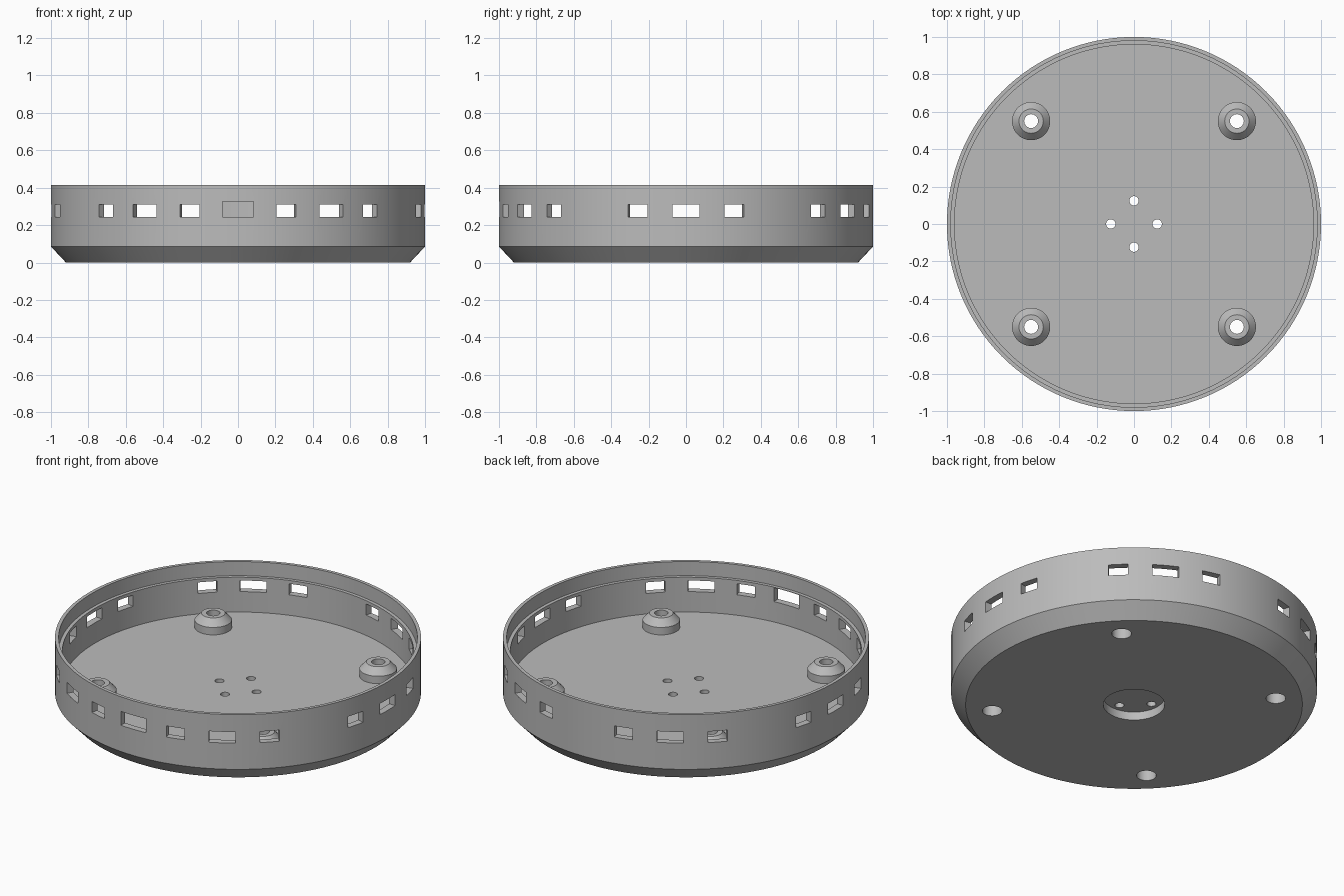
import bpy, bmesh, math
from mathutils import Matrix, Vector

cube = bpy.data.objects.get("Cube")
if cube:
    bpy.data.objects.remove(cube, do_unlink=True)

FLOOR, RIM, LIP = 0.12, 0.415, 0.33
POST_POSITIONS = [(x, y) for x in (-0.55, 0.55) for y in (-0.55, 0.55)]

grey = bpy.data.materials.new("grey plastic")
grey.use_nodes = True
colour = (0.5, 0.5, 0.5, 1)
grey.diffuse_color = colour
grey.node_tree.nodes["Principled BSDF"].inputs["Base Color"].default_value = colour


def make_object(name, bm):
    bmesh.ops.recalc_face_normals(bm, faces=bm.faces)
    mesh = bpy.data.meshes.new(name)
    bm.to_mesh(mesh)
    bm.free()
    mesh.materials.append(grey)
    obj = bpy.data.objects.new(name, mesh)
    bpy.context.collection.objects.link(obj)
    return obj


def lathe(bm, profile, steps, centre=(0, 0)):
    """Revolve a closed-at-axis (r, z) profile around a vertical axis."""
    verts = [bm.verts.new((r, 0, z)) for r, z in profile]
    edges = [bm.edges.new(pair) for pair in zip(verts, verts[1:])]
    result = bmesh.ops.spin(bm, geom=verts + edges, cent=(0, 0, 0), axis=(0, 0, 1),
                            angle=math.tau, steps=steps, use_merge=False)
    fresh = set(verts)
    for edge in edges:
        for face in edge.link_faces:
            fresh.update(face.verts)
    # Gather the whole revolved island, then weld its seam and poles
    stack = list(fresh)
    while stack:
        for edge in stack.pop().link_edges:
            for v in edge.verts:
                if v not in fresh:
                    fresh.add(v)
                    stack.append(v)
    fresh.update(v for v in result["geom_last"] if isinstance(v, bmesh.types.BMVert))
    island = list(fresh)
    bmesh.ops.remove_doubles(bm, verts=island, dist=1e-5)
    island = [v for v in island if v.is_valid]
    bmesh.ops.translate(bm, verts=island, vec=Vector((*centre, 0)))


def cylinder(bm, radius, z0, z1, centre=(0, 0), segments=32):
    bmesh.ops.create_cone(bm, cap_ends=True, segments=segments, radius1=radius, radius2=radius,
                          depth=z1 - z0, matrix=Matrix.Translation((*centre, (z0 + z1) / 2)))


def window(bm, degrees, width, z0, z1):
    """Radial box through the wall; angle measured from the front."""
    matrix = (Matrix.Rotation(math.radians(degrees), 4, "Z")
              @ Matrix.Translation((0, -1, (z0 + z1) / 2))
              @ Matrix.Diagonal((width, 0.3, z1 - z0, 1)))
    bmesh.ops.create_cube(bm, size=1, matrix=matrix)


def boolean(target, other, operation):
    mod = target.modifiers.new(operation.lower(), "BOOLEAN")
    mod.object, mod.operation, mod.solver = other, operation, "EXACT"
    bpy.context.view_layer.objects.active = target
    bpy.ops.object.modifier_apply(modifier=mod.name)
    bpy.data.objects.remove(other, do_unlink=True)


# Round tray with chamfered base and stepped rim
bm = bmesh.new()
lathe(bm, [(0, 0), (0.92, 0), (1, 0.085), (1, RIM), (0.98, RIM), (0.98, LIP),
           (0.96, LIP), (0.96, FLOOR), (0, FLOOR)], 128)
tray = make_object("round_tray", bm)

# Four screw posts with tapered tops
bm = bmesh.new()
for spot in POST_POSITIONS:
    lathe(bm, [(0, FLOOR - 0.03), (0.102, FLOOR - 0.03), (0.102, FLOOR + 0.045),
               (0.065, FLOOR + 0.085), (0, FLOOR + 0.085)], 48, spot)
boolean(tray, make_object("screw_posts", bm), "UNION")

# Screw holes, wider from below
bm = bmesh.new()
for spot in POST_POSITIONS:
    cylinder(bm, 0.037, 0.05, 0.3, spot)
boolean(tray, make_object("screw_hole_cutter", bm), "DIFFERENCE")
bm = bmesh.new()
for spot in POST_POSITIONS:
    cylinder(bm, 0.054, -0.1, 0.12, spot)
# Round recess under the centre
cylinder(bm, 0.168, -0.1, 0.05, segments=64)
boolean(tray, make_object("underside_cutter", bm), "DIFFERENCE")

# Four small centre holes
bm = bmesh.new()
for x, y in ((1, 0), (0, 1), (-1, 0), (0, -1)):
    cylinder(bm, 0.025, -0.1, 0.3, (x * 0.124, y * 0.124), 24)
boolean(tray, make_object("centre_hole_cutter", bm), "DIFFERENCE")

# Wall windows: six groups of three, plus a larger one at the front
bm = bmesh.new()
for group in range(30, 360, 60):
    for offset, width in ((-15, 0.107), (0, 0.145), (15, 0.107)):
        window(bm, group + offset, width, 0.243, 0.31)
window(bm, 0, 0.167, 0.243, 0.327)
boolean(tray, make_object("window_cutter", bm), "DIFFERENCE")

bpy.ops.object.select_all(action="DESELECT")
tray.select_set(True)
bpy.context.view_layer.objects.active = tray
bpy.ops.object.shade_smooth_by_angle(angle=math.radians(30))
